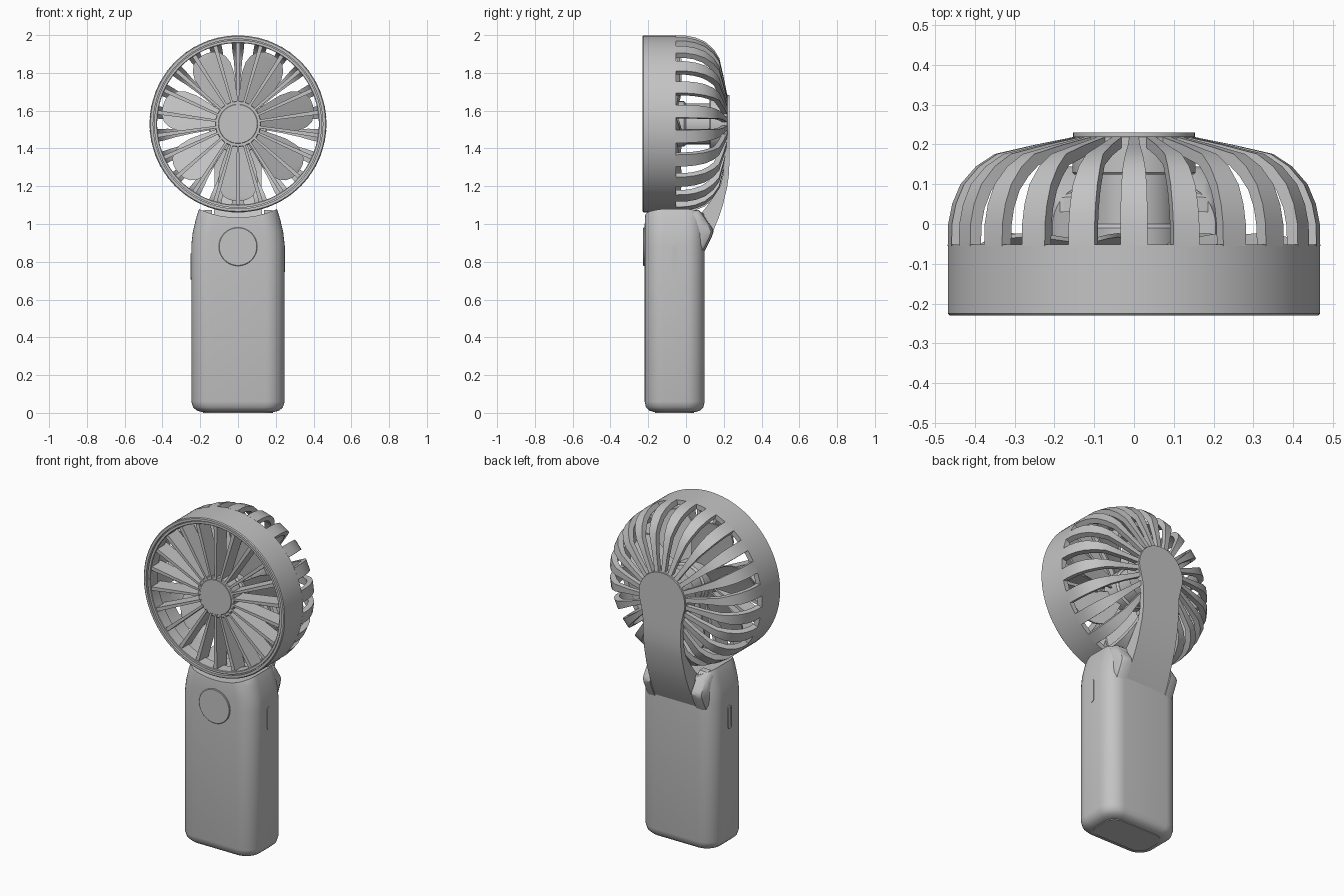
import bpy, bmesh
from math import sin, cos, pi, radians

if "Cube" in bpy.data.objects:
    bpy.data.objects.remove(bpy.data.objects["Cube"])

AXIS = 1.53      # height of the fan axis
RIBS = 22

grey = bpy.data.materials.new("plain_grey")
grey.use_nodes = True
grey.diffuse_color = (0.55, 0.55, 0.55, 1)
grey.node_tree.nodes["Principled BSDF"].inputs["Base Color"].default_value = (0.55, 0.55, 0.55, 1)


def loft(name, strips, angle=35, closed=False):
    """One object made of lofts, each a list of matching cross-section rings."""
    bm = bmesh.new()
    for rings in strips:
        rows = [[bm.verts.new(p) for p in ring] for ring in rings]
        n = len(rows[0])
        pairs = list(zip(rows, rows[1:]))
        if closed:
            pairs.append((rows[-1], rows[0]))
        else:
            bm.faces.new(rows[0])
            bm.faces.new(rows[-1])
        for a, b in pairs:
            for i in range(n):
                j = (i + 1) % n
                bm.faces.new((a[i], a[j], b[j], b[i]))
    bmesh.ops.remove_doubles(bm, verts=bm.verts, dist=0.0002)
    bmesh.ops.recalc_face_normals(bm, faces=bm.faces)
    mesh = bpy.data.meshes.new(name)
    bm.to_mesh(mesh)
    bm.free()
    mesh.materials.append(grey)
    obj = bpy.data.objects.new(name, mesh)
    bpy.context.collection.objects.link(obj)
    smooth(obj, angle)
    return obj


def smooth(obj, angle):
    bpy.ops.object.select_all(action='DESELECT')
    obj.select_set(True)
    bpy.context.view_layer.objects.active = obj
    bpy.ops.object.shade_smooth_by_angle(angle=radians(angle))


def polar(r, t, y, a):
    """Point at radius r and sideways offset t, turned by a about the fan axis."""
    return (r * sin(a) + t * cos(a), y, AXIS + r * cos(a) - t * sin(a))


def lathe(name, profile, steps=96, lift=0.0):
    rings = [[(r * sin(a), y, AXIS + lift + r * cos(a)) for r, y in profile]
             for a in (2 * pi * i / steps for i in range(steps))]
    return loft(name, [rings], 35, True)


def disc(name, r, front, back, soft=0.004, lift=0.0):
    return lathe(name, [(0, front), (r - soft, front), (r, front + soft),
                        (r, back - soft), (r - soft, back), (0, back)], 64, lift)


def rounded_rect(hx, hy, radius, steps=8):
    pts = []
    for k, (sx, sy) in enumerate([(1, 1), (-1, 1), (-1, -1), (1, -1)]):
        for i in range(steps + 1):
            a = (k + i / steps) * pi / 2
            pts.append((sx * (hx - radius) + radius * cos(a),
                        sy * (hy - radius) + radius * sin(a)))
    return pts


# Handle body, with a cradle cut for the round head
BODY_Y = -0.06
body_levels = [(.004, .19, .108), (.012, .218, .135), (.03, .238, .152), (.06, .247, .159),
               (.89, .247, .159), (.96, .239, .159), (1.03, .222, .158),
               (1.065, .211, .153), (1.08, .205, .142), (1.089, .19, .12)]
body = loft("handle_body", [[[(x, y + BODY_Y, z) for x, y in rounded_rect(hx, hy, hy * .62)]
                             for z, hx, hy in body_levels]])
cutter = disc("cradle_cutter", 0.496, -0.4, 0.4)
cutter.hide_render = True
cut = body.modifiers.new("cradle", 'BOOLEAN')
cut.operation = 'DIFFERENCE'
cut.solver = 'EXACT'
cut.object = cutter
bpy.context.view_layer.objects.active = body
bpy.ops.object.modifier_apply(modifier="cradle")
bpy.data.objects.remove(cutter)
smooth(body, 35)

loft("base_plate", [[[(x, y + BODY_Y, z) for x, y in rounded_rect(.185, .103, .065)]
                     for z in (0, .012)]])

# Controls on the handle
disc("front_button", 0.102, -0.227, -0.2, 0.003, 0.88 - AXIS)


def pill(name, side, z, steps):
    loft(name, [[[(side * x, BODY_Y + u * s, z + v * (1 - (1 - s) * .4))
                  for u, v in rounded_rect(.017, .07, .0165)] for x, s in steps]])


pill("side_switch", 1, .815, [(.23, 1), (.25, 1)])
pill("charging_port", -1, .775, [(.23, 1), (.252, 1), (.252, .6), (.248, .6)])

# Flanges on both sides of the arm root
ear = [(.03, 1.075), (.068, 1.075), (.1, 1.035), (.138, .98), (.146, .96), (.138, .935), (.09, .84), (.03, .83)]
for side, label in ((1, "left"), (-1, "right")):
    loft(label + "_arm_flange", [[
        [(side * x, .03 + (y - .03) * k, .95 + (z - .95) * h) for y, z in ear]
        for x, k, h in ((.137, 1, 1), (.175, .98, .99), (.194, .88, .94), (.208, .6, .8))]])

# Curved arm with a round top, as height, outer y, inner y, half width
arm = [(AXIS + .153 * sin(a), .23, .2, .153 * cos(a))
       for a in (radians(88 - 9 * i) for i in range(13))]
arm += [(1.41, .23, .2, .128), (1.34, .23, .2, .124), (1.27, .228, .198, .124),
        (1.2, .219, .182, .125), (1.1, .195, .115, .127), (1.03, .172, .06, .129),
        (.96, .143, .03, .132), (.9, .115, .03, .136), (.84, .085, .03, .14)]
loft("support_arm", [[[(-w, yi, z), (w, yi, z), (w, yo, z), (-w, yo, z)] for z, yo, yi, w in arm]])

# Head shell and front grille
lathe("head_ring", [(.463, -.23), (.468, -.225), (.468, -.052), (.438, -.052),
                    (.438, -.208), (.449, -.211), (.449, -.23)])
lathe("grille_rim", [(.444, -.222), (.444, -.15), (.428, -.15), (.428, -.219), (.431, -.222)])
disc("grille_hub", 0.122, -0.21, -0.13)
disc("hub_badge", 0.104, -0.213, -0.2, 0.002)

angles = [2 * pi * i / RIBS for i in range(RIBS)]
loft("grille_spokes", [[[polar(r, -w, -.215, a), polar(r, w, -.215, a),
                         polar(r, w, -.12, a), polar(r, -w, -.12, a)]
                        for r, w in ((.11, .006), (.435, .011))] for a in angles])

# Rear cage ribs, as outer radius, outer y, inner radius, inner y, half width
rib = [(.468, -.055, .438, -.055, .034), (.467, 0, .437, -.005, .034), (.457, .05, .428, .04, .0335),
       (.436, .1, .408, .085, .032), (.397, .145, .375, .12, .028), (.35, .176, .336, .148, .022),
       (.25, .199, .244, .172, .015), (.14, .221, .14, .194, .012)]
loft("rear_cage", [[[polar(ro, -w, yo, a), polar(ro, w, yo, a), polar(ri, w, yi, a), polar(ri, -w, yi, a)]
                    for ro, yo, ri, yi, w in rib] for a in angles], 40)

# Motor pod and fan blades
disc("motor_pod", 0.155, 0.125, 0.222)
disc("motor", 0.108, -0.02, 0.14)
disc("rotor_hub", 0.12, -0.118, 0.0, 0.01)
blade = [(.11, .05), (.18, .075), (.25, .098), (.31, .105), (.35, .097), (.385, .075), (.402, .045), (.408, .015)]
strips = []
for i in range(7):
    a = pi + 2 * pi * i / 7
    strips.append([[polar(r, w * k, -.07 + .4 * w * k + e, a)
                    for k, e in ((-1, -.005), (0, -.009), (1, -.005), (1, .005), (0, .001), (-1, .005))]
                   for r, w in blade])
loft("fan_blades", strips, 40)
